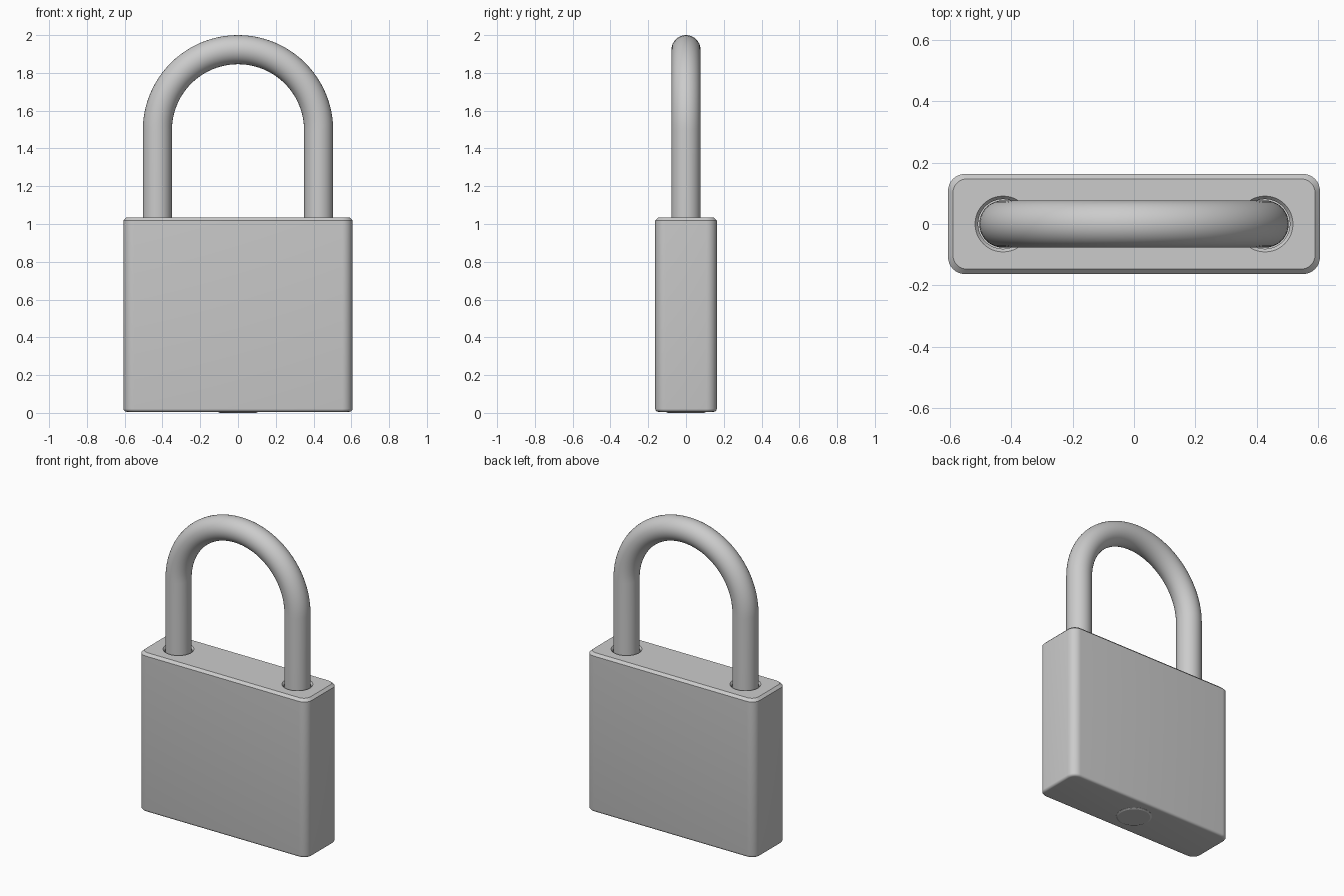
import bpy, bmesh, math

if "Cube" in bpy.data.objects:
    bpy.data.objects.remove(bpy.data.objects["Cube"])

W, D, Z0, Z1 = 0.606, 0.163, 0.006, 1.035   # body half sizes, bottom and top
CORNER, EDGE = 0.055, 0.016                 # corner radius, edge softening
LEG_X, ROD, BEND_Z = 0.427, 0.077, 1.496    # shackle


def rounded_rect(inset, z, steps=8):
    r = CORNER - inset * 0.6
    pts = []
    for k, (sx, sy) in enumerate([(1, 1), (-1, 1), (-1, -1), (1, -1)]):
        cx, cy = sx * (W - inset - r), sy * (D - inset - r)
        for i in range(steps + 1):
            a = math.pi / 2 * (k + i / steps)
            pts.append((cx + r * math.cos(a), cy + r * math.sin(a), z))
    return pts


def circle(r, z, x=0, n=48):
    return [(x + r * math.cos(2 * math.pi * i / n),
             r * math.sin(2 * math.pi * i / n), z) for i in range(n)]


def loft(name, rings, angle=30):
    """Skin a stack of equal rings and cap both ends."""
    bm = bmesh.new()
    loops = [[bm.verts.new(p) for p in ring] for ring in rings]
    n = len(loops[0])
    for a, b in zip(loops, loops[1:]):
        for i in range(n):
            j = (i + 1) % n
            bm.faces.new((a[i], a[j], b[j], b[i]))
    bm.faces.new(loops[0])
    bm.faces.new(loops[-1])
    bmesh.ops.recalc_face_normals(bm, faces=bm.faces)
    mesh = bpy.data.meshes.new(name)
    bm.to_mesh(mesh)
    bm.free()
    obj = bpy.data.objects.new(name, mesh)
    bpy.context.collection.objects.link(obj)
    bpy.ops.object.select_all(action='DESELECT')
    obj.select_set(True)
    bpy.context.view_layer.objects.active = obj
    bpy.ops.object.shade_smooth_by_angle(angle=math.radians(angle))
    return obj


# Body: rounded bottom edge, crisp bevelled top edge
rings = []
for i in range(5):
    a = math.pi / 2 * i / 4
    rings.append(rounded_rect(EDGE * (1 - math.sin(a)), Z0 + EDGE * (1 - math.cos(a))))
rings += [rounded_rect(0, Z1 - EDGE), rounded_rect(EDGE, Z1)]
body = loft("lock_body", rings)

# Shackle sockets with a flared mouth
for side, x in (("left", -LEG_X), ("right", LEG_X)):
    cutter = loft(f"{side}_socket_cutter", [
        circle(0.081, Z1 - 0.12, x), circle(0.081, Z1 - 0.012, x),
        circle(0.091, Z1, x), circle(0.091, Z1 + 0.02, x)])
    cutter.hide_render = True
    cutter.hide_set(True)
    cut = body.modifiers.new(f"{side}_socket", 'BOOLEAN')
    cut.object = cutter
    cut.operation = 'DIFFERENCE'
    cut.solver = 'EXACT'

# Shackle: round rod swept along a U-shaped path
def rod_ring(cx, cz, a, n=32):
    pts = []
    for i in range(n):
        t = 2 * math.pi * i / n
        off = ROD * math.cos(t)
        pts.append((cx + off * math.cos(a), ROD * math.sin(t), cz + off * math.sin(a)))
    return pts


foot = Z1 - 0.13
path = [(LEG_X, foot, 0)]
for i in range(49):
    a = math.pi * i / 48
    path.append((LEG_X * math.cos(a), BEND_Z + LEG_X * math.sin(a), a))
path.append((-LEG_X, foot, math.pi))
loft("shackle", [rod_ring(*p) for p in path])

# Key cylinder face, slightly proud of the underside
loft("key_cylinder", [circle(0.107, Z0 + 0.02), circle(0.107, Z0 - 0.001),
                      circle(0.096, 0)], 20)
